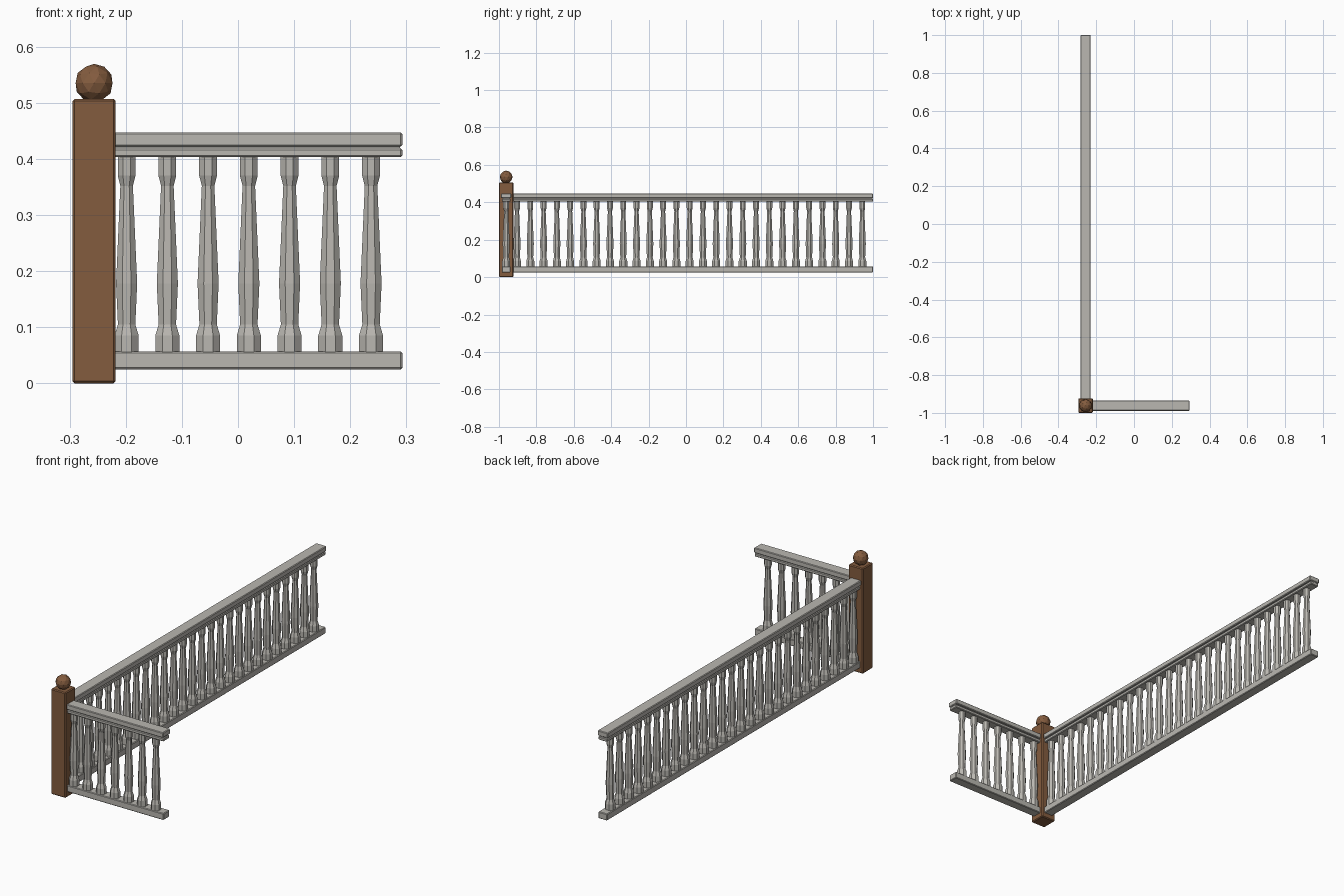
import bpy, bmesh, math
from mathutils import Matrix

if "Cube" in bpy.data.objects:
    bpy.data.objects.remove(bpy.data.objects["Cube"])

PX, PY = -0.2565, -0.9615          # post centre
END_X, END_Y = 0.293, 1.0          # free ends of the two runs


def material(name, rgb):
    m = bpy.data.materials.new(name)
    m.diffuse_color = (*rgb, 1)
    m.use_nodes = True
    m.node_tree.nodes["Principled BSDF"].inputs["Base Color"].default_value = m.diffuse_color
    return m


WOOD = material("brown wood", (0.23, 0.107, 0.049))
STONE = material("pale grey stone", (0.49, 0.475, 0.44))


def finish(bm, name, mat):
    bmesh.ops.recalc_face_normals(bm, faces=bm.faces)
    me = bpy.data.meshes.new(name)
    bm.to_mesh(me)
    bm.free()
    me.materials.append(mat)
    ob = bpy.data.objects.new(name, me)
    bpy.context.collection.objects.link(ob)
    return ob


def box(name, lo, hi, bevel, mat):
    bm = bmesh.new()
    bmesh.ops.create_cube(bm, size=1)
    for v in bm.verts:
        v.co = [(a + b) / 2 + c * (b - a) for a, b, c in zip(lo, hi, v.co)]
    bmesh.ops.bevel(bm, geom=bm.edges[:], offset=bevel, segments=1, affect='EDGES')
    return finish(bm, name, mat)


# corner post with ball finial
box("corner_post", (PX - 0.0385, PY - 0.0385, 0), (PX + 0.0385, PY + 0.0385, 0.507), 0.004, WOOD)
bm = bmesh.new()
bmesh.ops.create_icosphere(bm, subdivisions=2, radius=0.0345, matrix=Matrix.Translation((PX, PY, 0.535)))
finish(bm, "post_ball", WOOD)


# rails: name, half width, bottom, top
RAILS = [("handrail", 0.0275, 0.422, 0.447),
         ("handrail_groove", 0.018, 0.417, 0.424),
         ("under_rail", 0.0235, 0.403, 0.419),
         ("bottom_rail", 0.0235, 0.025, 0.057)]
for name, w, z0, z1 in RAILS:
    inset = 0.004 if "groove" in name else 0
    bev = 0.0005 if "groove" in name else 0.003
    box("side_" + name, (PX - w, PY, z0), (PX + w, END_Y - inset, z1), bev, STONE)
    box("front_" + name, (PX, PY - w, z0), (END_X - inset, PY + w, z1), bev, STONE)

# turned baluster: (radius, z), eight sides
PROFILE = [(0.0215, 0.055), (0.0215, 0.085), (0.0155, 0.105), (0.0188, 0.178),
           (0.0112, 0.352), (0.0158, 0.370), (0.0158, 0.405)]
SIDES = 8


def baluster_mesh():
    bm = bmesh.new()
    rings = []
    for r, z in PROFILE:
        R = r / math.cos(math.pi / SIDES)
        rings.append([bm.verts.new((R * math.cos((i + 0.5) * math.tau / SIDES),
                                    R * math.sin((i + 0.5) * math.tau / SIDES), z))
                      for i in range(SIDES)])
    for a, b in zip(rings, rings[1:]):
        for i in range(SIDES):
            j = (i + 1) % SIDES
            bm.faces.new((a[i], a[j], b[j], b[i]))
    bm.faces.new(rings[0][::-1])
    bm.faces.new(rings[-1])
    return bm


first = finish(baluster_mesh(), "front_baluster", STONE)
spots = [("front_baluster", PX + 0.058 + i * 0.0726, PY) for i in range(7)]
spots += [("side_baluster", PX, PY + 0.058 + i * 0.071) for i in range(27)]
for k, (name, x, y) in enumerate(spots):
    ob = first
    if k:
        ob = bpy.data.objects.new(name, first.data)
        bpy.context.collection.objects.link(ob)
    ob.location = (x, y, 0)
